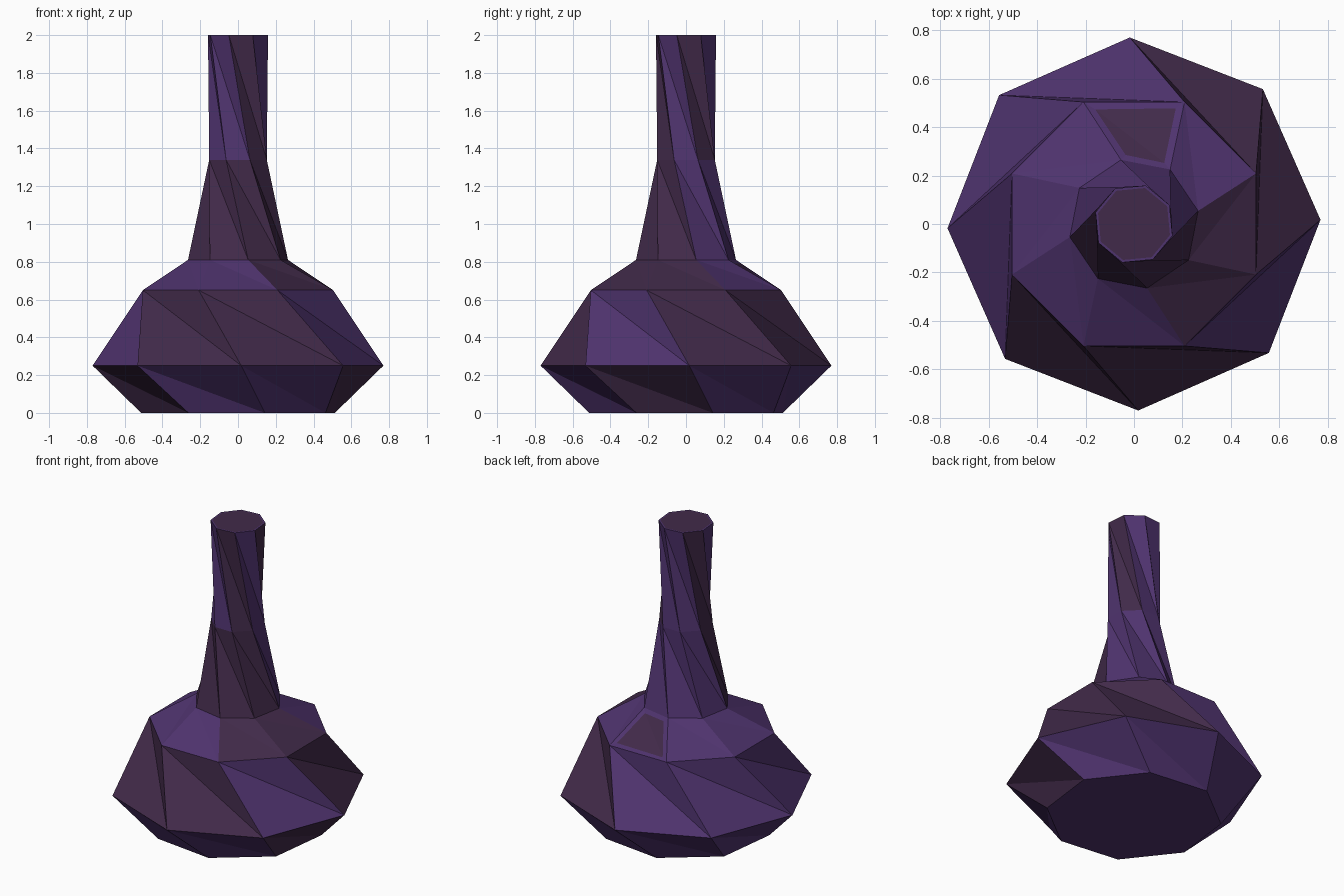
import bpy, bmesh
from math import cos, sin, radians

cube = bpy.data.objects.get("Cube")
if cube:
    bpy.data.objects.remove(cube, do_unlink=True)


def material(name, rgb):
    m = bpy.data.materials.new(name)
    m.use_nodes = True
    color = (*rgb, 1)
    m.diffuse_color = color
    m.node_tree.nodes["Principled BSDF"].inputs["Base Color"].default_value = color
    return m


SIDES = 8
VIOLET, PLUM = 0, 1

# Each ring: height, radius, accumulated twist in degrees
RINGS = [
    (0.00, 0.532, 15.5),
    (0.25, 0.770, 1.3),
    (0.65, 0.545, -22.5),
    (0.81, 0.270, -33.5),
    (1.34, 0.165, -67.5),
    (2.00, 0.166, -107),
]
# Facet columns in the plum colour, for each band from the foot upward
PLUM_COLUMNS = [{4, 7}, {0, 1, 5, 6}, {0, 7}, {0, 5, 6, 7}, {0, 2, 5}]

bm = bmesh.new()
rings = []
for z, r, twist in RINGS:
    angles = [radians(twist + 360 / SIDES * k) for k in range(SIDES)]
    rings.append([bm.verts.new((r * cos(a), r * sin(a), z)) for a in angles])

# Twisted triangular facets of foot, belly, shoulder and neck
patch_faces = []
for band, (low, high) in enumerate(zip(rings, rings[1:])):
    for k in range(SIDES):
        n = (k + 1) % SIDES
        pair = [bm.faces.new((low[k], low[n], high[k])),
                bm.faces.new((low[n], high[n], high[k]))]
        for f in pair:
            f.material_index = PLUM if k in PLUM_COLUMNS[band] else VIOLET
        if band == 2 and k == 2:
            patch_faces = pair

# Closed underside and mouth
bm.faces.new(rings[0][::-1]).material_index = VIOLET
mouth = bm.faces.new(rings[-1])
bm.normal_update()

# Mouth with a thin violet rim around the plum centre
bmesh.ops.inset_region(bm, faces=[mouth], thickness=0.01, use_even_offset=True)
mouth.material_index = PLUM

# Plum panel on the back of the shoulder
bmesh.ops.inset_region(bm, faces=patch_faces, thickness=0.03, use_even_offset=True)
for f in patch_faces:
    f.material_index = PLUM

mesh = bpy.data.meshes.new("faceted_bottle")
bm.to_mesh(mesh)
bm.free()
mesh.materials.append(material("violet", (0.078, 0.033, 0.156)))
mesh.materials.append(material("dark plum", (0.053, 0.023, 0.067)))
bottle = bpy.data.objects.new("faceted_bottle", mesh)
bpy.context.collection.objects.link(bottle)
